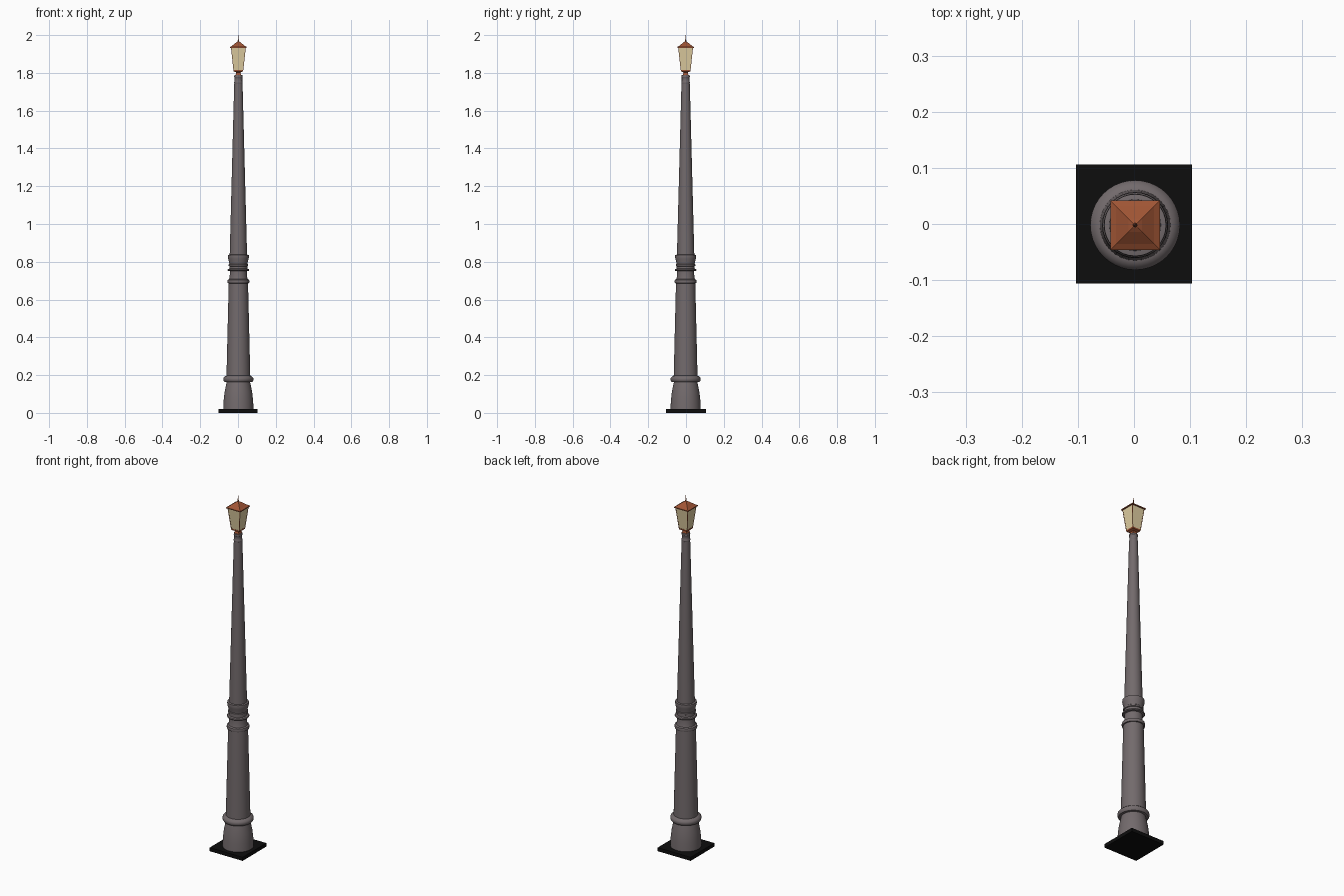
import bpy, bmesh, math
from mathutils import Vector

if "Cube" in bpy.data.objects:
    bpy.data.objects.remove(bpy.data.objects["Cube"])

CX, CY = 0.002, -0.002  # axis of the post


def material(name, rgb):
    m = bpy.data.materials.new(name)
    m.diffuse_color = (*rgb, 1)
    m.use_nodes = True
    m.node_tree.nodes["Principled BSDF"].inputs["Base Color"].default_value = m.diffuse_color
    return m


IRON = material("iron", (0.17, 0.145, 0.15))
BLACK = material("black", (0.004, 0.004, 0.004))
COPPER = material("copper", (0.35, 0.09, 0.035))
GLASS = material("glass", (0.75, 0.62, 0.36))


def finish(bm, name, mat, smooth=False):
    bmesh.ops.recalc_face_normals(bm, faces=bm.faces[:])
    me = bpy.data.meshes.new(name)
    bm.to_mesh(me)
    bm.free()
    ob = bpy.data.objects.new(name, me)
    bpy.context.collection.objects.link(ob)
    me.materials.append(mat)
    if smooth:
        bpy.ops.object.select_all(action='DESELECT')
        ob.select_set(True)
        bpy.context.view_layer.objects.active = ob
        bpy.ops.object.shade_smooth_by_angle(angle=math.radians(35))
    return ob


def loft(name, profile, mat, sides=32, smooth=True):
    """Stack of capped rings; for 4 sides the radius is the half width."""
    bm = bmesh.new()
    k, a0 = (math.sqrt(2), math.pi / 4) if sides == 4 else (1, 0)
    rings = []
    for r, z in profile:
        rings.append([bm.verts.new((CX + k * r * math.cos(a0 + math.tau * i / sides),
                                    CY + k * r * math.sin(a0 + math.tau * i / sides), z))
                      for i in range(sides)])
    for a, b in zip(rings, rings[1:]):
        for i in range(sides):
            j = (i + 1) % sides
            bm.faces.new((a[i], a[j], b[j], b[i]))
    bm.faces.new(rings[0])
    bm.faces.new(rings[-1])
    return finish(bm, name, mat, smooth)


# Square ground plate
bm = bmesh.new()
bmesh.ops.create_cube(bm, size=1)
for v in bm.verts:
    v.co = Vector((v.co.x * 0.206, v.co.y * 0.212, (v.co.z + 0.5) * 0.02))
finish(bm, "ground_plate", BLACK)

# Bell foot with its rounded ring
loft("post_foot", [(0.08, 0.02), (0.078, 0.065), (0.073, 0.11), (0.066, 0.145), (0.062, 0.163),
                   (0.074, 0.164), (0.079, 0.171), (0.080, 0.179), (0.078, 0.187),
                   (0.070, 0.194), (0.063, 0.197)], IRON, 40)
# Lower shaft
loft("lower_shaft", [(0.063, 0.195), (0.051, 0.69)], IRON)
# Middle mouldings
loft("middle_moulding", [(0.051, 0.686), (0.057, 0.687), (0.059, 0.695), (0.057, 0.704),
                         (0.049, 0.708), (0.046, 0.72), (0.045, 0.75), (0.055, 0.752),
                         (0.058, 0.756), (0.055, 0.761), (0.047, 0.764), (0.047, 0.776),
                         (0.051, 0.778), (0.051, 0.786), (0.048, 0.789), (0.050, 0.802),
                         (0.054, 0.815), (0.056, 0.828), (0.055, 0.836), (0.046, 0.838)], IRON)
# Upper shaft and collar
loft("upper_shaft", [(0.046, 0.835), (0.022, 1.745)], IRON)
loft("top_collar", [(0.021, 1.743), (0.0225, 1.747), (0.0225, 1.752), (0.0205, 1.755),
                    (0.0205, 1.776), (0.0225, 1.779), (0.0215, 1.788), (0.014, 1.79)], IRON)

# Lantern foot, glass, roof and spike
loft("lantern_foot", [(0.016, 1.786), (0.012, 1.797), (0.012, 1.803), (0.025, 1.808),
                      (0.026, 1.816)], COPPER, 4, False)
B, T = (0.025, 1.816), (0.038, 1.935)
loft("lantern_glass", [B, T], GLASS, 4, False)
loft("lantern_roof", [(0.044, 1.932), (0.044, 1.937), (0.034, 1.943), (0.012, 1.961),
                      (0.004, 1.966)], COPPER, 4, False)
loft("roof_spike", [(0.004, 1.965), (0.004, 1.971), (0.002, 1.976), (0.0012, 2.0)],
     COPPER, 8)

# Slim corner bars of the lantern
w = 0.0013
for n, (sx, sy) in enumerate([(1, 1), (-1, 1), (-1, -1), (1, -1)]):
    bm = bmesh.new()
    bmesh.ops.create_cube(bm, size=2)
    for v in bm.verts:
        r, z = T if v.co.z > 0 else B
        v.co = Vector((CX + sx * r + v.co.x * w, CY + sy * r + v.co.y * w, z))
    finish(bm, f"corner_bar_{n + 1}", COPPER)
